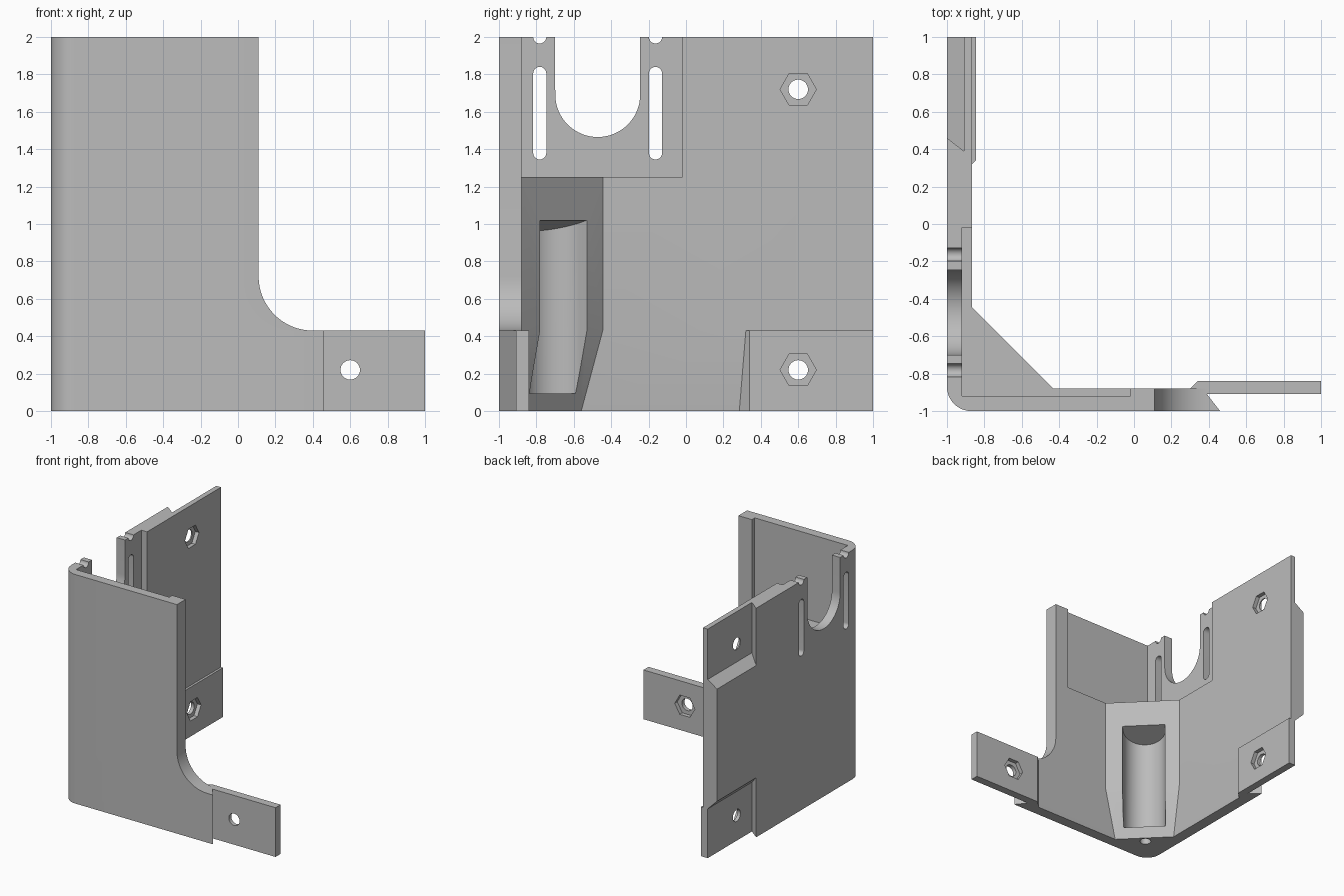
import bpy, bmesh, math
from mathutils import Vector

cube = bpy.data.objects.get("Cube")
if cube:
    bpy.data.objects.remove(cube, do_unlink=True)

grey = bpy.data.materials.new("plain grey")
grey.use_nodes = True
grey.diffuse_color = (0.5, 0.5, 0.5, 1)
grey.node_tree.nodes["Principled BSDF"].inputs["Base Color"].default_value = (0.5, 0.5, 0.5, 1)


def loft(name, rings):
    """Closed solid through matching rings of 3D points."""
    bm = bmesh.new()
    loops = [[bm.verts.new(p) for p in ring] for ring in rings]
    n = len(loops[0])
    for low, high in zip(loops, loops[1:]):
        for i in range(n):
            j = (i + 1) % n
            bm.faces.new((low[i], low[j], high[j], high[i]))
    bm.faces.new(loops[0])
    bm.faces.new(loops[-1])
    bmesh.ops.recalc_face_normals(bm, faces=bm.faces)
    mesh = bpy.data.meshes.new(name)
    bm.to_mesh(mesh)
    bm.free()
    mesh.materials.append(grey)
    ob = bpy.data.objects.new(name, mesh)
    bpy.context.collection.objects.link(ob)
    return ob


def prism(name, outline, axis, start, end):
    """Extrude a 2D outline along an axis (other axes keep x, y, z order)."""
    def place(p, h):
        v = list(p)
        v.insert("xyz".index(axis), h)
        return v
    return loft(name, [[place(p, h) for p in outline] for h in (start, end)])


def arc(cx, cy, r, a0, a1, steps=16):
    angles = [math.radians(a0 + (a1 - a0) * i / steps) for i in range(steps + 1)]
    return [(cx + r * math.cos(a), cy + r * math.sin(a)) for a in angles]


def rect(a0, b0, a1, b1):
    return [(a0, b0), (a1, b0), (a1, b1), (a0, b1)]


def circle(cx, cy, r, n=32):
    return arc(cx, cy, r, 0, 360 - 360 / n, n - 1)


def combine(target, tool, operation="DIFFERENCE"):
    mod = target.modifiers.new("combine", "BOOLEAN")
    mod.operation = operation
    mod.solver = "EXACT"
    mod.object = tool
    bpy.context.view_layer.objects.active = target
    bpy.ops.object.modifier_apply(modifier=mod.name)
    bpy.data.objects.remove(tool, do_unlink=True)


# Two walls joined by a diagonal gusset, thinning toward the foot
def section(z, side, front, diag):
    pts = [(-1, 1)] + arc(-0.87, -0.87, 0.13, 180, 270)
    pts += [(0.46, -1), (0.39, -0.91), (0.39, front)]
    pts += [(diag - front, front), (side, diag - side), (side, 1)]
    return [(x, y, z) for x, y in pts]


body = loft("corner_bracket", [
    section(0, -0.9, -0.905, -1.46),
    section(0.43, -0.865, -0.88, -1.31),
    section(2, -0.865, -0.88, -1.31)])

# Overlapping tabs at the foot of each wall
front_tab = [(0.25, -0.93), (0.35, -0.93), (0.35, -0.91), (1, -0.91), (1, -0.84), (0.34, -0.84)]
side_tab = [(-0.93, 0.255), (-0.845, 0.34), (-0.845, 1), (-0.93, 1)]
for outline in (front_tab, side_tab):
    combine(body, prism("tab", outline, "z", 0, 0.43), "UNION")

# Front wall outline with its concave sweep down to the tab
sweep = [(0.11, 2.1)] + arc(0.4, 0.72, 0.29, 180, 270) + [(1.1, 0.43), (1.1, 2.1)]
combine(body, prism("sweep_cutter", sweep, "y", -1.1, -0.7))

# Thinned upper corner
combine(body, prism("upper_recess", rect(-0.92, -0.92, -0.02, -0.02), "z", 1.25, 2.1))

# Undercut recesses on the outside of the side wall
for inner_z, outer_z, end_z in ((1.56, 1.5, 2.1), (0.43, 0.52, -0.1)):
    rings = []
    for t in (0, 1.2):
        x, y, z = -0.91 - 0.09 * t, 0.39 + 0.07 * t, inner_z + (outer_z - inner_z) * t
        rings.append([(x, b, c) for b, c in rect(y, z, 1.1, end_z)])
    combine(body, loft("outer_recess", rings))

# Large open cradle and narrow slots in the side wall
cradle = [(-0.7, 2.1)] + arc(-0.472, 1.692, 0.227, 180, 360, 32) + [(-0.245, 2.1)]
combine(body, prism("cradle_cutter", cradle, "x", -1.1, -0.8))
for y in (-0.782, -0.163):
    for low, high in ((1.38, 1.805), (2.0, 2.1)):
        slot = arc(y, low, 0.035, 180, 360) + arc(y, high, 0.035, 0, 180)
        combine(body, prism("slot_cutter", slot, "x", -1.1, -0.8))

# Round-backed pocket in the gusset, with a sloping roof
out = Vector((1, 1)).normalized()
across = Vector((-1, 1)).normalized()
centre = Vector((-0.69, -0.69))
pocket = [centre + across * a + out * b for a, b in arc(0, 0, 0.177, 180, 360, 24)]
pocket += [centre + across * 0.177 + out * 0.4, centre - across * 0.177 + out * 0.4]
floor = [(p.x, p.y, 0.095) for p in pocket]
roof = [(p.x, p.y, 1.02 + 0.25 * (p.x + p.y + 1.31) / math.sqrt(2)) for p in pocket]
combine(body, loft("pocket_cutter", [floor, roof]))
combine(body, prism("drain_hole", circle(-0.77, -0.77, 0.045), "z", -0.1, 0.2))

# Bolt holes with hexagonal nut seats on the inner faces
for axis, z, seat in (("x", 1.72, -0.9), ("x", 0.22, -0.88), ("y", 0.22, -0.875)):
    combine(body, prism("bolt_hole", circle(0.6, z, 0.052), axis, -1.1, -0.7))
    combine(body, prism("nut_seat", circle(0.6, z, 0.097, 6), axis, seat, -0.7))

# Smooth the curved faces, keep the edges crisp
bpy.ops.object.select_all(action="DESELECT")
body.select_set(True)
bpy.context.view_layer.objects.active = body
bpy.ops.object.shade_smooth_by_angle(angle=math.radians(25))
